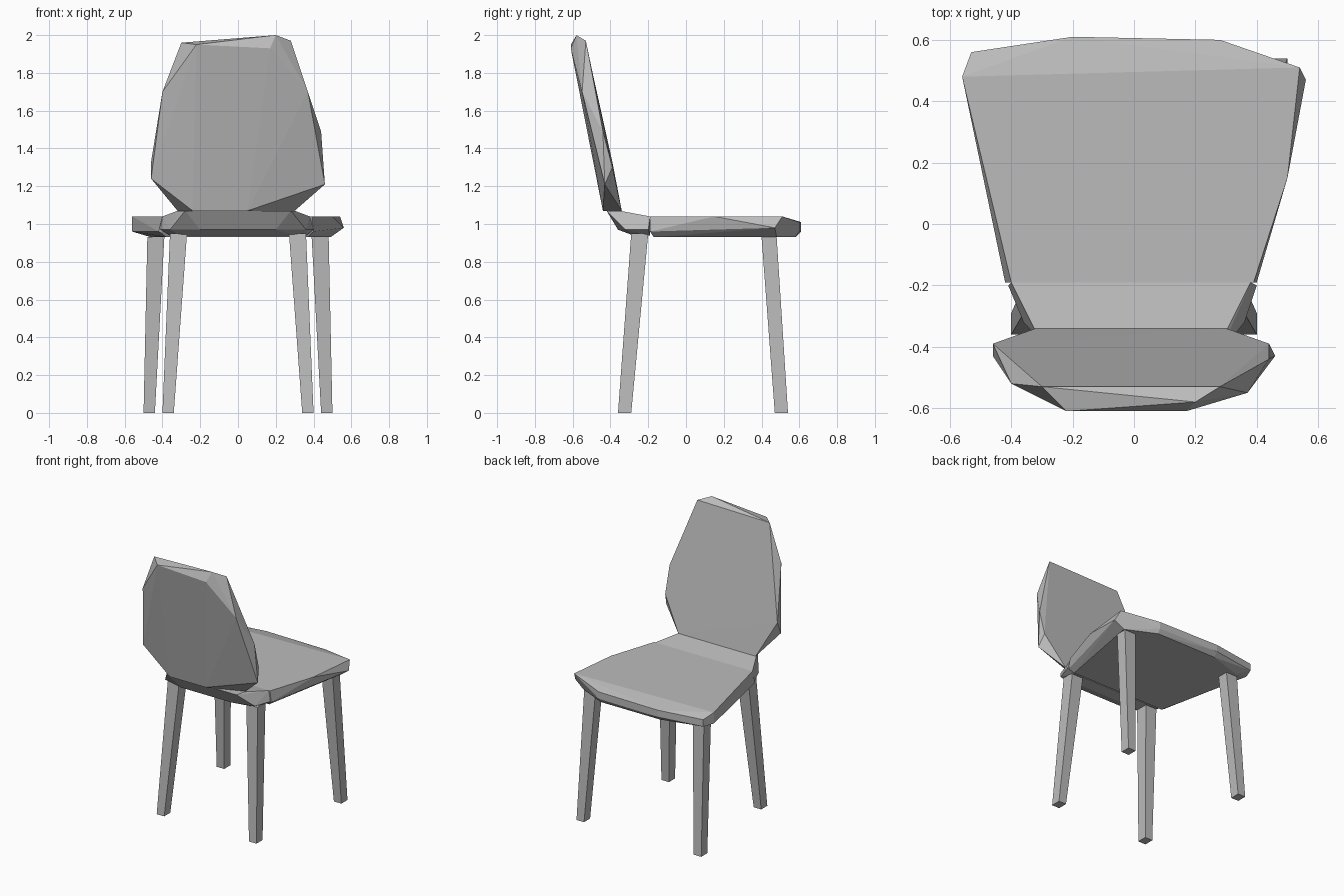
import bpy
import bmesh
from mathutils import Vector

default_cube = bpy.data.objects.get("Cube")
if default_cube:
    bpy.data.objects.remove(default_cube, do_unlink=True)

UNIT = 0.01  # part corners are given in hundredths

plain_grey = bpy.data.materials.new("plain_grey")
plain_grey.use_nodes = True
grey = (0.5, 0.5, 0.5, 1)
plain_grey.diffuse_color = grey
plain_grey.node_tree.nodes["Principled BSDF"].inputs["Base Color"].default_value = grey


def faceted_part(name, corners):
    """Wrap a flat-shaded convex shell around the corners of a part."""
    shell = bmesh.new()
    for corner in corners:
        shell.verts.new(Vector(corner) * UNIT)
    result = bmesh.ops.convex_hull(shell, input=shell.verts[:])
    loose = {item for item in result["geom_interior"] + result["geom_unused"]
             if isinstance(item, bmesh.types.BMVert)}
    bmesh.ops.delete(shell, geom=list(loose), context="VERTS")
    bmesh.ops.dissolve_limit(shell, angle_limit=0.02,
                             verts=shell.verts[:], edges=shell.edges[:])
    bmesh.ops.recalc_face_normals(shell, faces=shell.faces[:])
    mesh = bpy.data.meshes.new(name)
    shell.to_mesh(mesh)
    shell.free()
    mesh.materials.append(plain_grey)
    part = bpy.data.objects.new(name, mesh)
    bpy.context.collection.objects.link(part)
    return part


def at_height(height, outline):
    return [(x, y, height) for x, y in outline]


def rectangle(x_range, y_range):
    return [(x, y) for x in x_range for y in y_range]


# Seat: flat top, chamfered rim and a smaller underside
seat_top = at_height(104, [(-40, -19), (-56, 48), (54, 51), (50, 15), (39, -19)])
seat_nose = at_height(101, [(-53, 56), (-20, 61), (28, 60)])
seat_rim = at_height(96, [(-42, -19), (-56, 48), (-53, 56), (-20, 61), (28, 60), (40, -19)])
seat_corner = [(56, 47, 98)]
seat_base = at_height(93, [(-38, -17), (-46, 50), (-20, 58), (28, 58), (49, 48), (37, -17)])
faceted_part("seat", seat_top + seat_nose + seat_rim + seat_corner + seat_base)

# Upturned rear of the seat, meeting the backrest
rear_top = at_height(107, [(-32, -35), (30, -35), (-28, -42), (28, -42)])
rear_front = at_height(104, [(-40, -19), (38, -19)])
rear_rim = at_height(97, [(-41, -20), (-36, -32), (-20, -36), (20, -36), (36, -32), (40, -20)])
rear_base = at_height(94, [(-36, -19), (-30, -28), (30, -28), (36, -19)])
faceted_part("seat_rear", rear_top + rear_front + rear_rim + rear_base)

# Backrest: flat sitting face, faceted outer shell
sitting_face = [(-32, -34, 107), (30, -34, 107), (-46, -39, 133), (44, -39, 130),
                (-30, -53, 196), (28, -53, 197)]
side_edge = [(-46, -43, 124), (46, -43, 121), (-40, -52, 170), (44, -44, 149),
             (37, -55, 170)]
outer_shell = [(-24, -44, 107), (5, -44, 107), (-22, -61, 195), (17, -61, 193)]
top_peak = [(20, -58, 200)]
faceted_part("backrest", sitting_face + side_edge + outer_shell + top_peak)

# Legs: tapered square posts splayed outwards
for side, sign in (("left", 1), ("right", -1)):
    for end, foot_x, foot_y, top_x, top_y, height in (
            ("front", (44, 50), (47, 54), (39, 48), (40, 48), 93),
            ("rear", (34, 40), (-36, -29), (27, 36), (-29, -20), 95)):
        foot = at_height(0, rectangle([sign * x for x in foot_x], foot_y))
        top = at_height(height, rectangle([sign * x for x in top_x], top_y))
        faceted_part(f"{end}_{side}_leg", foot + top)
